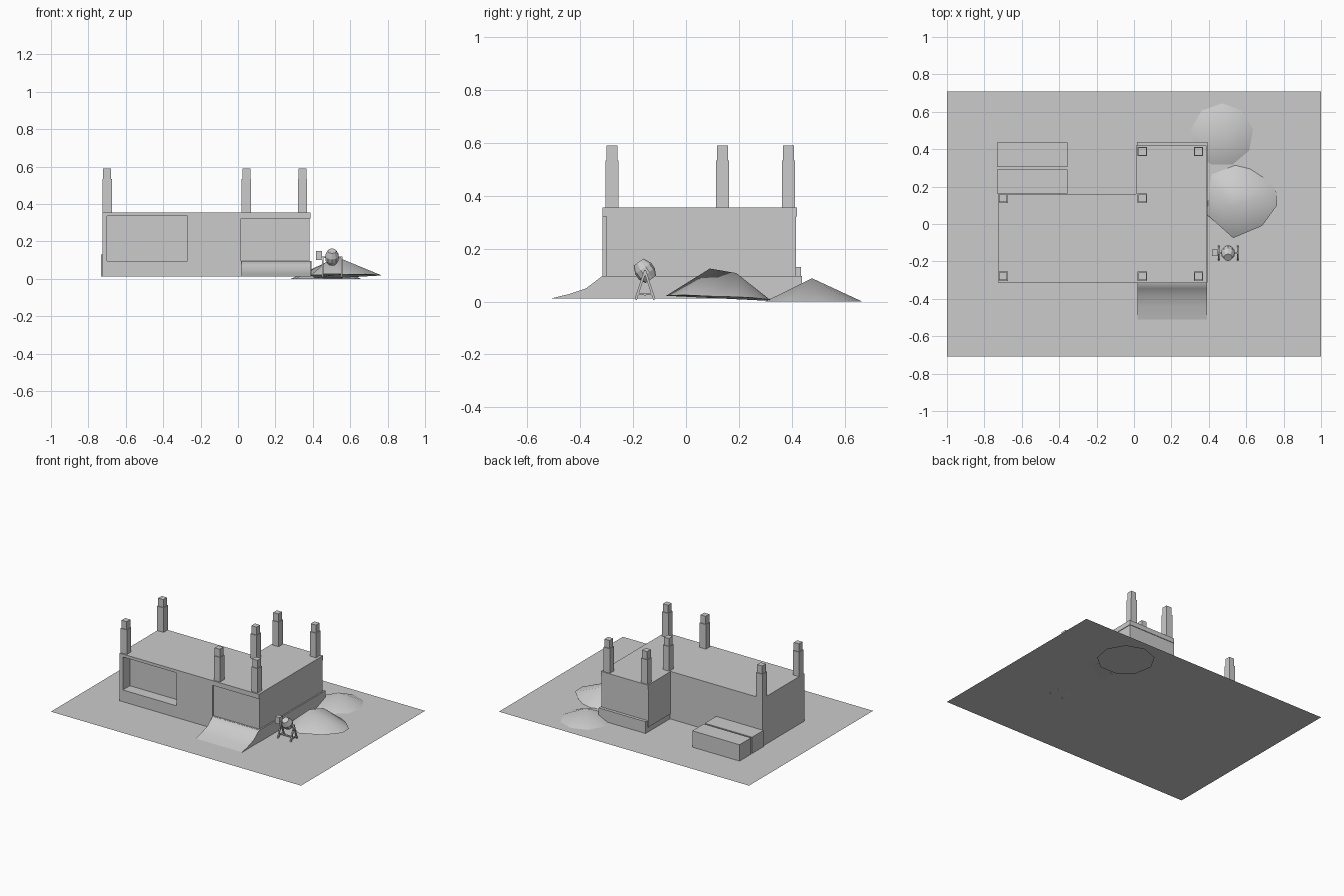
import bpy, bmesh, math
from mathutils import Vector, Matrix

if "Cube" in bpy.data.objects:
    bpy.data.objects.remove(bpy.data.objects["Cube"])

G = 0.012  # floor level of the building


def make(name, bm, smooth=None):
    bmesh.ops.recalc_face_normals(bm, faces=bm.faces)
    me = bpy.data.meshes.new(name)
    bm.to_mesh(me)
    bm.free()
    ob = bpy.data.objects.new(name, me)
    bpy.context.collection.objects.link(ob)
    if smooth:
        bpy.ops.object.select_all(action='DESELECT')
        ob.select_set(True)
        bpy.context.view_layer.objects.active = ob
        bpy.ops.object.shade_smooth_by_angle(angle=math.radians(smooth))
    return ob


def add_box(bm, x0, x1, y0, y1, z0, z1):
    m = Matrix.Translation(((x0+x1)/2, (y0+y1)/2, (z0+z1)/2)) @ Matrix.Diagonal((x1-x0, y1-y0, z1-z0, 1))
    bmesh.ops.create_cube(bm, size=1, matrix=m)


def box(name, *b):
    bm = bmesh.new()
    add_box(bm, *b)
    return make(name, bm)


def prism(name, pts, vec, smooth=None):
    bm = bmesh.new()
    f = bm.faces.new([bm.verts.new(p) for p in pts])
    r = bmesh.ops.extrude_face_region(bm, geom=[f])
    bmesh.ops.translate(bm, vec=vec, verts=[v for v in r['geom'] if isinstance(v, bmesh.types.BMVert)])
    return make(name, bm, smooth)


def bar(bm, a, b, t):
    a, b = Vector(a), Vector(b)
    d = b - a
    m = Matrix.Translation((a+b)/2) @ d.to_track_quat('Z', 'Y').to_matrix().to_4x4() @ Matrix.Diagonal((t, t, d.length, 1))
    bmesh.ops.create_cube(bm, size=1, matrix=m)


# site plate
bm = bmesh.new()
bmesh.ops.create_grid(bm, x_segments=1, y_segments=1, size=1, matrix=Matrix.Translation((0, 0, 0.01)) @ Matrix.Diagonal((1, 0.708, 1, 1)))
make("site_plate", bm)

# main hall with a recessed window bay
hall = box("main_hall", -0.725, 0.015, -0.315, 0.16, G, 0.325)
cut = box("bay_cutter", -0.70, -0.27, -0.40, -0.235, 0.097, 0.335)
cut.hide_render = True
cut.hide_viewport = True
roof = [(-0.725, -0.315), (0.387, -0.315), (0.387, 0.42), (0.01, 0.42), (0.01, 0.16), (-0.725, 0.16)]
slab = prism("roof_slab", [(x, y, 0.322) for x, y in roof], (0, 0, 0.034))
for ob in (hall, slab):
    mod = ob.modifiers.new("bay", 'BOOLEAN')
    mod.object = cut
    mod.operation = 'DIFFERENCE'
    mod.solver = 'EXACT'

# right wing, its plinth and ramp
box("wing", 0.01, 0.383, -0.30, 0.416, 0.05, 0.324)
box("wing_plinth", 0.016, 0.392, -0.312, 0.438, G, 0.097)
ramp = [(-0.51, G), (-0.44, 0.029), (-0.378, 0.05), (-0.345, 0.075), (-0.318, 0.096), (-0.305, 0.096), (-0.305, G)]
prism("ramp", [(0.018, y, z) for y, z in ramp], (0.372, 0, 0), 40)

# unfinished columns on the roof
for i, (x, y) in enumerate([(-0.70, -0.28), (-0.70, 0.138), (0.045, -0.28), (0.045, 0.138),
                            (0.345, -0.28), (0.345, 0.388), (0.045, 0.388)]):
    bm = bmesh.new()
    for r, z0, z1 in ((0.025, 0.35, 0.533), (0.0205, 0.53, 0.59)):
        add_box(bm, x-r, x+r, y-r, y+r, z0, z1)
    make(f"roof_column_{i+1}", bm)

# two crates behind the hall
box("crate_near", -0.733, -0.355, 0.163, 0.292, G, 0.13)
box("crate_far", -0.733, -0.355, 0.304, 0.435, G, 0.13)

# round sand pile
bm = bmesh.new()
bmesh.ops.create_cone(bm, cap_ends=True, segments=9, radius1=0.19, radius2=0, depth=0.088,
                      matrix=Matrix.Translation((0.47, 0.477, 0.044)) @ Matrix.Rotation(0.0, 4, 'Z'))
make("round_sand_pile", bm, 60)

# ridged sand pile
rim = [(0.765, 0.10, .02), (0.76, 0.18, .018), (0.69, 0.25, .015), (0.62, 0.295, .01), (0.54, 0.32, .005),
       (0.41, 0.27, .005), (0.39, 0.05, .02), (0.53, -0.075, .022), (0.685, -0.01, .025)]
bm = bmesh.new()
v = [bm.verts.new(p) for p in rim]
a, b = bm.verts.new((0.51, 0.09, 0.125)), bm.verts.new((0.55, 0.19, 0.108))
for i in range(9):
    bm.faces.new((v[i], v[(i+1) % 9], b if 1 <= i <= 4 else a))
bm.faces.new((v[1], b, a))
bm.faces.new((v[5], a, b))
bm.faces.new(v[::-1])
make("ridged_sand_pile", bm, 40)

# mixer drum: tilted lathe shape
C = Vector((0.503, -0.155, 0.115))
bm = bmesh.new()
M = Matrix.Translation(C) @ Matrix.Rotation(math.radians(35), 4, 'X')
for r1, r2, z0, z1 in ((0.024, 0.037, -0.038, -0.012), (0.037, 0.037, -0.012, 0.012), (0.037, 0.023, 0.012, 0.042)):
    bmesh.ops.create_cone(bm, cap_ends=True, segments=10, radius1=r1, radius2=r2, depth=z1-z0,
                          matrix=M @ Matrix.Translation((0, 0, (z0+z1)/2)))
make("mixer_drum", bm)

# mixer frame: two A-shaped sides joined by an axle and a low bar
bm = bmesh.new()
for x in (0.453, 0.555):
    top = (x, C.y, C.z)
    for dy in (-0.035, 0.035):
        bar(bm, top, (x, C.y+dy, 0.008), 0.009)
    bar(bm, (x, C.y-0.03, 0.028), (x, C.y+0.03, 0.028), 0.008)
bar(bm, (0.44, C.y, C.z), (0.56, C.y, C.z), 0.009)
bar(bm, (0.453, C.y, 0.028), (0.555, C.y, 0.028), 0.009)
make("mixer_frame", bm)
box("mixer_motor", 0.416, 0.45, -0.17, -0.137, 0.10, 0.148)
